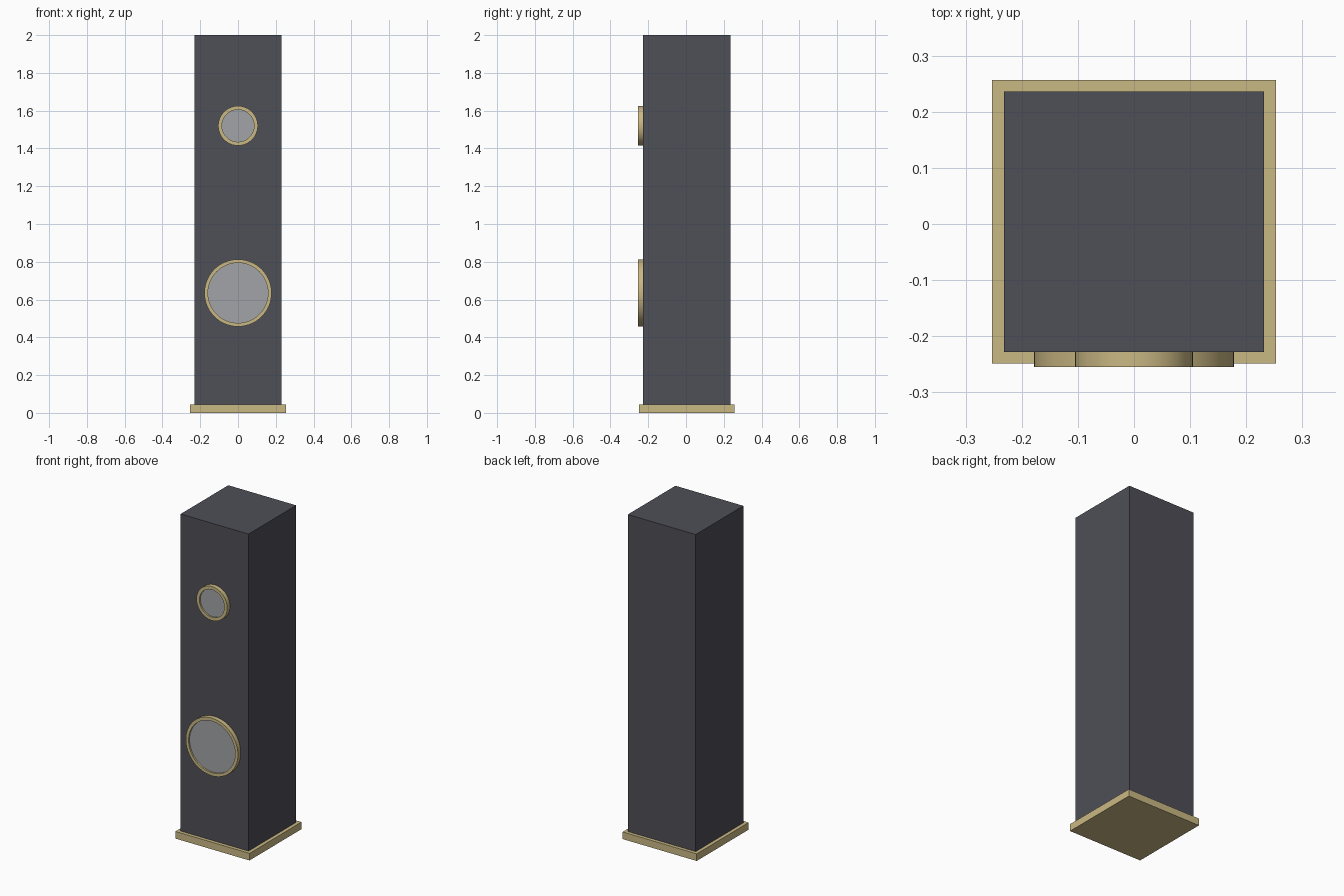
import bpy
import math

cube = bpy.data.objects.get("Cube")
if cube:
    bpy.data.objects.remove(cube, do_unlink=True)


def material(name, rgb):
    mat = bpy.data.materials.new(name)
    mat.use_nodes = True
    mat.diffuse_color = (*rgb, 1)
    mat.node_tree.nodes["Principled BSDF"].inputs["Base Color"].default_value = (*rgb, 1)
    return mat


charcoal = material("charcoal", (0.077, 0.077, 0.095))
brass = material("pale brass", (0.59, 0.48, 0.23))
grey = material("cone grey", (0.36, 0.37, 0.39))


def box(name, size, location, mat):
    bpy.ops.mesh.primitive_cube_add(size=1, location=location)
    obj = bpy.context.object
    obj.name = name
    obj.scale = size
    bpy.ops.object.transform_apply(location=False, rotation=False, scale=True)
    obj.data.materials.append(mat)


def revolve(name, profile, z, mat, closed, steps=64):
    """Turn a (radius, y) profile around the front-to-back axis."""
    verts, faces = [], []
    for i in range(steps):
        a = math.tau * i / steps
        verts += [(r * math.cos(a), y, r * math.sin(a)) for r, y in profile]
    n = len(profile)
    for i in range(steps):
        j = (i + 1) % steps
        for k in range(n if closed else n - 1):
            m = (k + 1) % n
            faces.append((i * n + k, i * n + m, j * n + m, j * n + k))
    if not closed:
        faces.append([i * n + n - 1 for i in range(steps)])
        faces.append([i * n for i in reversed(range(steps))])
    mesh = bpy.data.meshes.new(name)
    mesh.from_pydata(verts, [], faces)
    mesh.materials.append(mat)
    obj = bpy.data.objects.new(name, mesh)
    obj.location.z = z
    bpy.context.collection.objects.link(obj)
    bpy.ops.object.select_all(action='DESELECT')
    obj.select_set(True)
    bpy.context.view_layer.objects.active = obj
    # Outward normals, then smooth round walls with sharp rims
    bpy.ops.object.mode_set(mode='EDIT')
    bpy.ops.mesh.select_all(action='SELECT')
    bpy.ops.mesh.normals_make_consistent(inside=False)
    bpy.ops.object.mode_set(mode='OBJECT')
    bpy.ops.object.shade_smooth_by_angle(angle=math.radians(30))


# Cabinet and plinth
box("cabinet", (0.463, 0.464, 1.96), (0, 0.004, 1.02), charcoal)
box("plinth", (0.506, 0.506, 0.044), (0, 0.004, 0.022), brass)

# Drivers: a raised trim ring with a flat cone set inside it
FRONT, BACK, CONE = -0.255, -0.225, -0.245
for label, z, outer, inner in (("upper", 1.52, 0.105, 0.085),
                               ("lower", 0.635, 0.178, 0.159)):
    revolve(label + "_trim_ring",
            [(outer, BACK), (outer, FRONT), (inner, FRONT), (inner, BACK)],
            z, brass, True)
    revolve(label + "_cone", [(inner, BACK), (inner, CONE)], z, grey, False)
